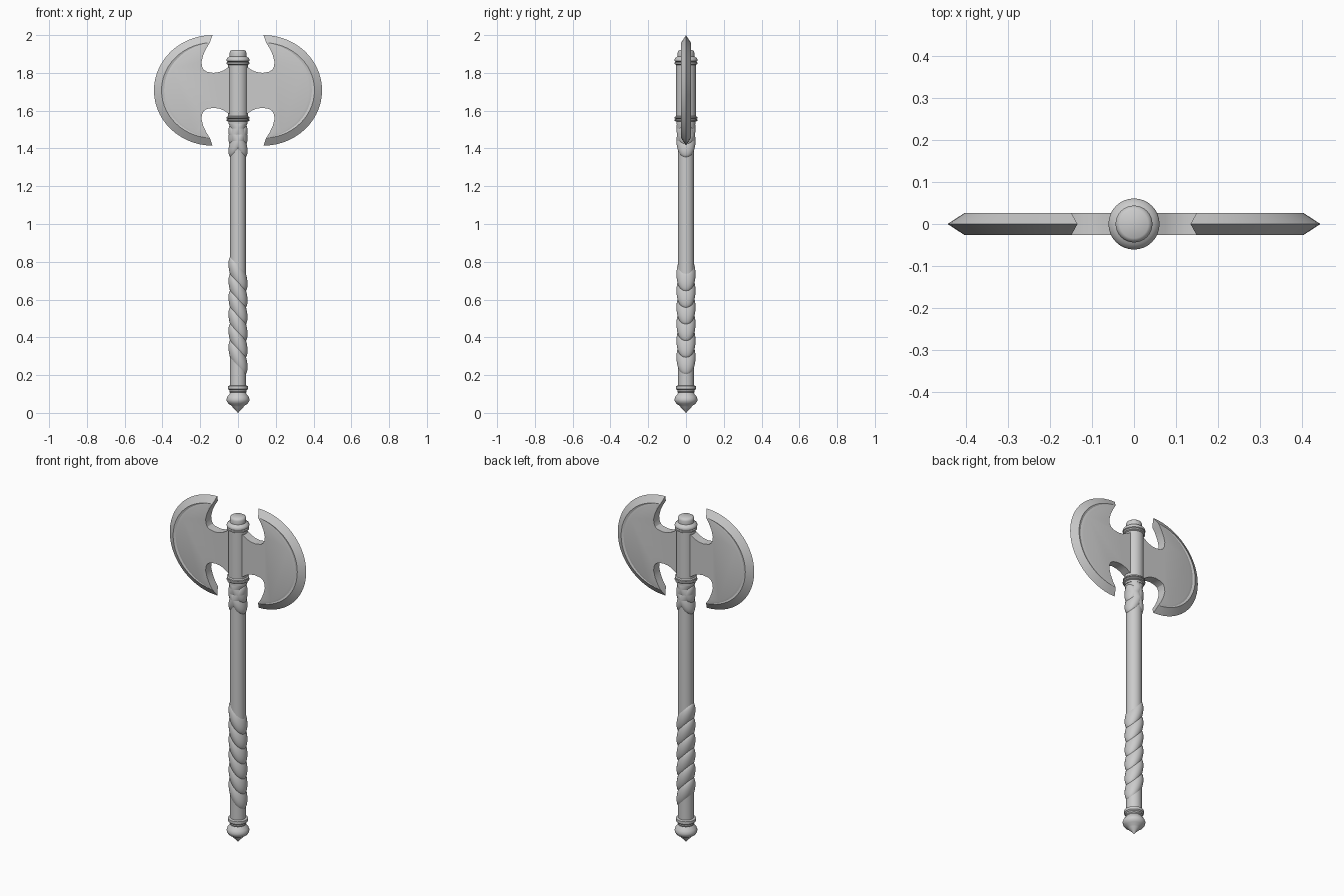
import bpy, bmesh
from math import sin, cos, pi, radians

if "Cube" in bpy.data.objects:
    bpy.data.objects.remove(bpy.data.objects["Cube"])


def finish(name, bm, angle=35):
    bmesh.ops.remove_doubles(bm, verts=bm.verts, dist=1e-5)
    bmesh.ops.recalc_face_normals(bm, faces=bm.faces)
    me = bpy.data.meshes.new(name)
    bm.to_mesh(me)
    bm.free()
    ob = bpy.data.objects.new(name, me)
    bpy.context.collection.objects.link(ob)
    bpy.ops.object.select_all(action='DESELECT')
    ob.select_set(True)
    bpy.context.view_layer.objects.active = ob
    bpy.ops.object.shade_smooth_by_angle(angle=radians(angle))
    return ob


def lathe(name, profile, slope=0.0, segs=32):
    """Revolve (radius, z) points; slope shears z along x for tilted bands."""
    bm = bmesh.new()
    rows = []
    for r, z in profile:
        rows.append([bm.verts.new((r * cos(2 * pi * i / segs), r * sin(2 * pi * i / segs),
                                   z + slope * r * cos(2 * pi * i / segs))) for i in range(segs)])
    for a, b in zip(rows, rows[1:]):
        for i in range(segs):
            j = (i + 1) % segs
            bm.faces.new((a[i], a[j], b[j], b[i]))
    bm.faces.new(rows[0])
    bm.faces.new(rows[-1])
    return finish(name, bm)


# Straight shaft
lathe("shaft", [(0.042, 0.1), (0.042, 1.56)])

# Pointed pommel with neck and collar
lathe("pommel", [(0.001, 0.0), (0.014, 0.016), (0.03, 0.032), (0.034, 0.038), (0.05, 0.048),
                 (0.059, 0.06), (0.061, 0.072), (0.056, 0.086), (0.045, 0.1), (0.041, 0.106),
                 (0.046, 0.112), (0.046, 0.12), (0.053, 0.126), (0.053, 0.142), (0.042, 0.146)])

# Head socket with double rings and a rounded cap
lathe("socket", [(0.042, 1.528), (0.051, 1.53), (0.051, 1.542), (0.059, 1.545), (0.061, 1.55),
                 (0.059, 1.555), (0.054, 1.557), (0.06, 1.56), (0.06, 1.567), (0.052, 1.571),
                 (0.052, 1.843), (0.06, 1.847), (0.06, 1.855), (0.054, 1.858), (0.06, 1.862),
                 (0.061, 1.869), (0.058, 1.877), (0.049, 1.885), (0.044, 1.888), (0.044, 1.908),
                 (0.041, 1.916), (0.034, 1.921), (0.001, 1.922)])


# Leather wrap bands, each a bulging tilted ring
def band(name, z, slope, half=0.052):
    pts = [(0.039 + 0.0115 * cos(pi / 2 * k / 4) ** 0.7 if abs(k) < 4 else 0.039,
            z + half * k / 4) for k in range(-4, 5)]
    lathe(name, pts, slope)


for i in range(6):
    band(f"grip_wrap_{i + 1}", 0.735 - 0.088 * i, -1.05)
for i, z in enumerate((1.44, 1.505)):
    for side in (-1, 1):
        band(f"neck_wrap_{i + 1}_{'left' if side < 0 else 'right'}", z, -1.05 * side, 0.047)

# Double blade: sharp outer arc, bevel, shallow groove, flat cheek and notches
CX, CZ, T, N = 0.135, 1.7075, 0.026, 28
notch = [(0.168, 1.93), (0.184, 1.895), (0.193, 1.86), (0.191, 1.835), (0.182, 1.817),
         (0.165, 1.806), (0.13, 1.80), (0.10, 1.804), (0.075, 1.814), (0.05, 1.83), (0.03, 1.84)]
notch += [(x, 2 * CZ - z) for x, z in reversed(notch)]
angles = [-pi / 2 + pi * i / N for i in range(N + 1)]
bm = bmesh.new()
edge = [bm.verts.new((CX + 0.31 * cos(a), 0, CZ + 0.2925 * sin(a))) for a in angles]
walls = []
for s in (-1, 1):
    rows = [edge]
    for inset, depth in ((0, 0), (0.014, 0.004), (0.03, 0)):
        row = []
        for a in angles:
            t = max(0, cos(a)) ** 0.7
            b = a * 87 / 90
            row.append(bm.verts.new((CX + (0.27 - inset * t) * cos(b), s * (T - depth * t),
                                     CZ + (0.2525 - inset * t) * sin(b))))
        rows.append(row)
    for r0, r1 in zip(rows, rows[1:]):
        for i in range(N):
            bm.faces.new((r0[i], r0[i + 1], r1[i + 1], r1[i]))
    inner = [bm.verts.new((x, s * T, z)) for x, z in notch]
    bm.faces.new(rows[-1] + inner)
    walls.append([rows[1][-1]] + inner + [rows[1][0]])
    # weld the groove ends onto the bevel line
for i in range(len(walls[0]) - 1):
    bm.faces.new((walls[0][i], walls[0][i + 1], walls[1][i + 1], walls[1][i]))
bm.faces.new((edge[-1], walls[0][0], walls[1][0]))
bm.faces.new((edge[0], walls[0][-1], walls[1][-1]))
blade = finish("double_blade", bm, 25)
blade.modifiers.new("mirror", 'MIRROR').use_axis[0] = True
